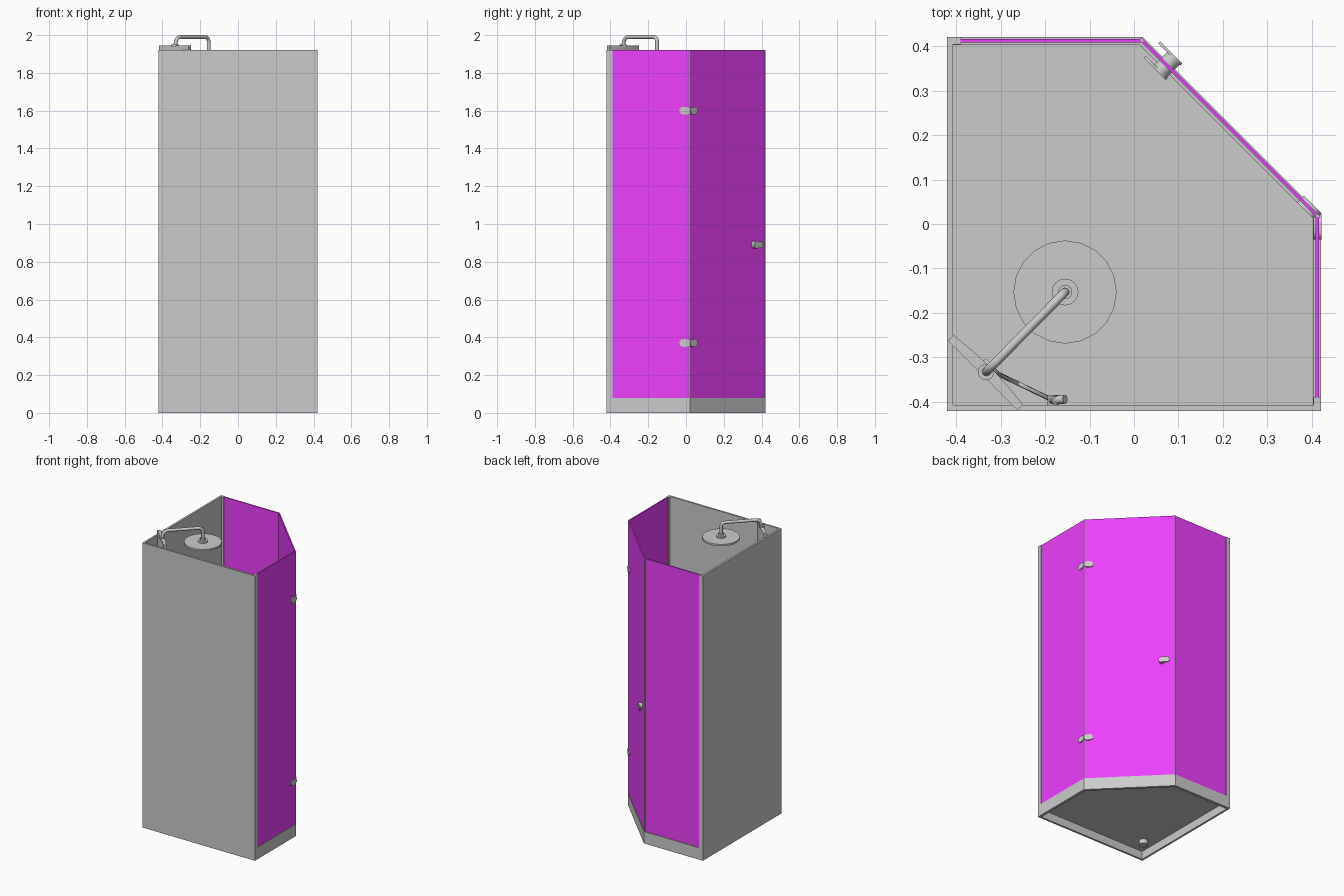
import bpy, bmesh, math
from mathutils import Matrix, Vector

if "Cube" in bpy.data.objects:
    bpy.data.objects.remove(bpy.data.objects["Cube"])

glass = bpy.data.materials.new("purple_glass")
glass.diffuse_color = (0.85, 0.05, 0.98, 1)
glass.use_nodes = True
glass.node_tree.nodes["Principled BSDF"].inputs["Base Color"].default_value = glass.diffuse_color
D = math.radians(135)  # direction along the slanted door


def prism(name, pts, z0, z1, mat=None, matrix=None, smooth=False):
    """Extrude a flat outline from z0 to z1."""
    bm = bmesh.new()
    face = bm.faces.new([bm.verts.new((x, y, z0)) for x, y in pts])
    ext = bmesh.ops.extrude_face_region(bm, geom=[face])
    top = [g for g in ext["geom"] if isinstance(g, bmesh.types.BMVert)]
    bmesh.ops.translate(bm, verts=top, vec=(0, 0, z1 - z0))
    bmesh.ops.recalc_face_normals(bm, faces=bm.faces)
    me = bpy.data.meshes.new(name)
    bm.to_mesh(me)
    bm.free()
    ob = bpy.data.objects.new(name, me)
    bpy.context.collection.objects.link(ob)
    if matrix:
        ob.matrix_world = matrix
    if mat:
        me.materials.append(mat)
    if smooth:
        bpy.ops.object.select_all(action='DESELECT')
        ob.select_set(True)
        bpy.context.view_layer.objects.active = ob
        bpy.ops.object.shade_smooth_by_angle(angle=math.radians(35))
    return ob


def box(name, x0, x1, y0, y1, z0, z1, mat=None):
    return prism(name, [(x0, y0), (x1, y0), (x1, y1), (x0, y1)], z0, z1, mat)


def circle(r, n, cx=0.0, cy=0.0):
    return [(cx + r * math.cos(2 * math.pi * i / n), cy + r * math.sin(2 * math.pi * i / n)) for i in range(n)]


def disc(name, x, y, r, z0, z1, n=24):
    return prism(name, circle(r, n, x, y), z0, z1, smooth=n > 20)


def upright(x, y, z, angle):
    """Local x runs along the panel, local y is up, local z is the panel normal."""
    return Matrix.Translation((x, y, z)) @ Matrix.Rotation(angle, 4, 'Z') @ Matrix.Rotation(math.pi / 2, 4, 'X')


def capsule(name, x, y, z, angle, length, height, t0, t1):
    r, h = height / 2, length / 2 - height / 2
    pts = []
    for side in (1, -1):
        for i in range(13):
            a = -math.pi / 2 + math.pi * i / 12
            pts.append((side * (h + r * math.cos(a)), side * r * math.sin(a)))
    return prism(name, pts, t0, t1, matrix=upright(x, y, z, angle), smooth=True)


def tube(name, pts, r, rounded=None):
    """Pipe along a path; sharp corners are rounded when a radius is given."""
    pts = [Vector(p) for p in pts]
    if rounded:
        path = [pts[0]]
        for a, b, c in zip(pts, pts[1:], pts[2:]):
            p, q = b + (a - b).normalized() * rounded, b + (c - b).normalized() * rounded
            path += [p.lerp(b, t).lerp(b.lerp(q, t), t) for t in [i / 6 for i in range(7)]]
        pts = path + [pts[-1]]
    cu = bpy.data.curves.new(name, 'CURVE')
    cu.dimensions = '3D'
    cu.bevel_depth, cu.bevel_resolution, cu.use_fill_caps = r, 3, True
    sp = cu.splines.new('POLY')
    sp.points.add(len(pts) - 1)
    for p, v in zip(sp.points, pts):
        p.co = (*v, 1)
    sp.use_smooth = True
    ob = bpy.data.objects.new(name, cu)
    bpy.context.collection.objects.link(ob)
    return ob


# Solid walls on two sides
H = 1.92
box("front_wall", -0.42, 0.42, -0.42, -0.407, 0, H)
box("left_wall", -0.42, -0.407, -0.407, 0.42, 0, H)

# Tray: hollow underneath, with skirt, floor and drain
prism("tray_skirt", [(-0.407, 0.42), (0.02, 0.42), (0.42, 0.02), (0.42, -0.407),
                     (0.402, -0.407), (0.402, 0.013), (0.013, 0.402), (-0.407, 0.402)], 0, 0.08)
prism("tray_floor", [(-0.407, -0.407), (0.402, -0.407), (0.402, 0.013),
                     (0.013, 0.402), (-0.407, 0.402)], 0.055, 0.066)
disc("drain", -0.33, -0.302, 0.028, 0.025, 0.069)

# Glass panels and slanted door
box("right_glass", 0.408, 0.416, -0.39, 0.016, 0.08, H, glass)
box("back_glass", -0.39, 0.016, 0.408, 0.416, 0.08, H, glass)
prism("door_glass", [(0.021, 0.415), (0.415, 0.021), (0.409, 0.016), (0.016, 0.409)], 0.078, H, glass)

# Wall channels and corner seals
box("right_channel", 0.404, 0.42, -0.407, -0.39, 0.08, H)
box("back_channel", -0.407, -0.39, 0.404, 0.42, 0.08, H)
disc("right_seal", 0.4135, 0.0165, 0.0055, 0.08, H, 8)
disc("back_seal", 0.0165, 0.4135, 0.0055, 0.08, H, 8)

# Door hinges, one leaf on the glass side and one on the door
for i, z in enumerate((0.37, 1.60)):
    capsule(f"hinge_side_leaf_{i}", 0.412, -0.007, z, math.pi / 2, 0.056, 0.04, -0.008, 0.010)
    capsule(f"hinge_door_leaf_{i}", 0.394, 0.036, z, D, 0.056, 0.04, -0.010, 0.011)

# Door handle: round spacer through the glass with a grip plate each side
prism("handle_spacer", circle(0.02, 24), -0.024, 0.024, matrix=upright(0.074, 0.358, 0.89, D), smooth=True)
for label, t0, t1 in (("outer", -0.026, -0.02), ("inner", 0.02, 0.026)):
    capsule(f"handle_grip_{label}", 0.065, 0.367, 0.89, D, 0.07, 0.036, t0, t1)

# Corner shower panel, slightly bowed at the front
c = 0.006
prism("shower_panel", [(-0.407 - c * 2, -0.262), (-0.262, -0.407 - c * 2), (-0.25, -0.405),
                       (-0.285, -0.363), (-0.322, -0.322), (-0.363, -0.285), (-0.405, -0.25)], 0.75, 1.945)
for i, z in enumerate((1.05, 1.2)):
    prism(f"control_knob_{i}", circle(0.022, 20), -0.03, 0.0,
          matrix=upright(-0.318, -0.318, z, D), smooth=True)

# Overhead arm and rain head
tube("shower_arm", [(-0.335, -0.335, 1.93), (-0.325, -0.325, 1.99), (-0.155, -0.153, 1.99),
                    (-0.155, -0.153, 1.90)], 0.01, 0.03)
disc("arm_base", -0.333, -0.333, 0.018, 1.94, 1.95)
disc("rain_head", -0.155, -0.153, 0.116, 1.885, 1.897, 20)
disc("rain_head_collar", -0.155, -0.153, 0.03, 1.897, 1.907)
disc("rain_head_nut", -0.155, -0.153, 0.016, 1.907, 1.922)

# Hand shower on the front wall with hanging hose
a, b = Vector((-0.31, -0.335, 0.9)), Vector((-0.183, -0.396, 1.2))
hose = []
for i in range(25):
    t = i / 24
    p = a.lerp(b, t)
    p.z -= 1.8 * t * (1 - t)
    hose.append(p)
tube("hose", hose, 0.005)
tube("hand_shower_handle", [(-0.183, -0.396, 1.18), (-0.175, -0.396, 1.38)], 0.01)
tube("hand_shower_head", [(-0.178, -0.396, 1.37), (-0.155, -0.394, 1.385)], 0.01)
tube("hand_shower_holder", [(-0.182, -0.41, 1.22), (-0.182, -0.385, 1.22)], 0.012)
